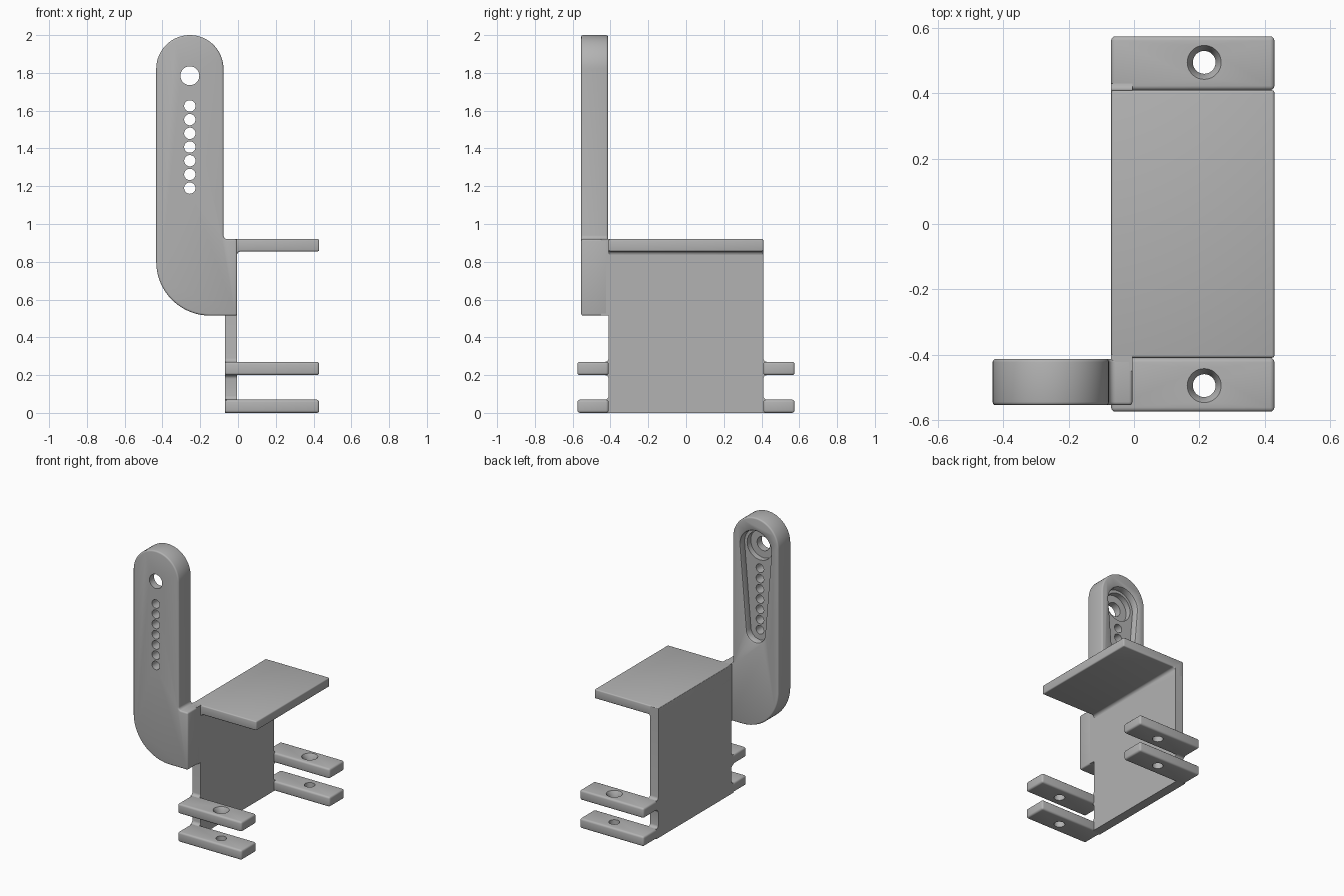
import bpy, bmesh
from math import sin, cos, pi, radians, asin
from mathutils import Vector

cube = bpy.data.objects.get("Cube")
if cube:
    bpy.data.objects.remove(cube, do_unlink=True)

grey = bpy.data.materials.new("matte grey")
grey.use_nodes = True
grey.diffuse_color = (0.45, 0.45, 0.45, 1)
grey.node_tree.nodes["Principled BSDF"].inputs["Base Color"].default_value = (0.45, 0.45, 0.45, 1)


def arc(cx, cz, r, a0, a1, n=12):
    """Points on a circular arc, angles in degrees."""
    steps = [radians(a0 + (a1 - a0) * i / n) for i in range(n + 1)]
    return [(cx + r * cos(a), cz + r * sin(a)) for a in steps]


def loft(name, rings):
    """Closed solid through matching rings of points."""
    bm = bmesh.new()
    loops = [[bm.verts.new(p) for p in ring] for ring in rings]
    n = len(loops[0])
    for a, b in zip(loops, loops[1:]):
        for i in range(n):
            j = (i + 1) % n
            bm.faces.new((a[i], a[j], b[j], b[i]))
    bm.faces.new(loops[0])
    bm.faces.new(loops[-1])
    bmesh.ops.recalc_face_normals(bm, faces=bm.faces)
    mesh = bpy.data.meshes.new(name)
    bm.to_mesh(mesh)
    bm.free()
    ob = bpy.data.objects.new(name, mesh)
    bpy.context.collection.objects.link(ob)
    mesh.materials.append(grey)
    return ob


def prism(name, outline, axis, lo, hi):
    """Extrude a 2D outline along x, y or z."""
    def place(p, d):
        v = list(p)
        v.insert("xyz".index(axis), d)
        return v
    return loft(name, [[place(p, d) for p in outline] for d in (lo, hi)])


def box(name, x, y, z):
    return prism(name, [(x[0], y[0]), (x[1], y[0]), (x[1], y[1]), (x[0], y[1])], "z", *z)


def apply(ob, mod):
    with bpy.context.temp_override(object=ob, active_object=ob, selected_objects=[ob]):
        bpy.ops.object.modifier_apply(modifier=mod.name)


def bevel(ob, width):
    m = ob.modifiers.new("rounded edges", "BEVEL")
    m.width, m.segments, m.limit_method, m.angle_limit = width, 3, "ANGLE", radians(40)
    apply(ob, m)


def cut(ob, cutter):
    m = ob.modifiers.new("cut", "BOOLEAN")
    m.operation, m.solver, m.object = "DIFFERENCE", "EXACT", cutter
    apply(ob, m)
    bpy.data.objects.remove(cutter, do_unlink=True)


# Side wall with filleted stubs where the tabs join
T, W, R = 0.07, 0.41, 0.02
half = [(W, 0)]
for z0, z1 in ((0, 0.07), (0.20, 0.27)):
    if z0:
        half += arc(W + R, z0 - R, R, 180, 90, 5)
    half += [(W + R, z0), (W + R, z1)]
    half += arc(W + R, z1 + R, R, 270, 180, 5)
half = [p for i, p in enumerate(half) if i == 0 or (Vector(p) - Vector(half[i - 1])).length > 1e-5]
half.append((W, 0.915))
wall = prism("side_wall", half + [(-y, z) for y, z in reversed(half)], "x", -T, -0.005)

# Top plate with filleted inner corner
plate = prism("top_plate", [(-T, 0.80), (-0.005, 0.80)] + arc(0.015, 0.835, R, 180, 90, 5)
              + [(0.43, 0.855), (0.43, 0.92), (-T, 0.92)], "y", -W, W)
bevel(plate, 0.008)

# Four screw tabs, the upper pair countersunk
parts = [wall, plate]
for end, s in (("front", -1), ("back", 1)):
    for level, z0 in (("lower", 0), ("upper", 0.20)):
        y = sorted((s * W, s * 0.575))
        tab = box(f"{end}_{level}_tab", (-T, 0.43), y, (z0, z0 + 0.07))
        bevel(tab, 0.013)
        top = 0.052 if level == "upper" else 0.035
        layers = ((z0 - 0.05, 0.035), (z0 + 0.04, 0.035), (z0 + 0.07, top), (z0 + 0.1, top))
        cut(tab, loft("screw_cutter", [[(px, py, z) for px, py in arc(0.215, s * 0.495, r, 0, 350, 35)]
                                       for z, r in layers]))
        parts.append(tab)

# Upright arm: rounded top, curved lower corner, foot reaching the wall
CX, HZ, Y0, Y1 = -0.255, 1.785, -0.555, -0.413
outline = (arc(CX, 1.822, 0.178, 0, 180, 32) + arc(-0.148, 0.80, 0.285, 180, 270, 20)
           + [(-0.005, 0.515), (-0.005, 0.92)] + arc(-0.057, 0.94, R, 270, 180, 5))
arm = prism("upright_arm", outline, "y", Y0, Y1)
bevel(arm, 0.01)


# Tapered recess in the back of the arm with a softened rim
def teardrop(y, grow):
    r1, r2, low = 0.12 + grow, 0.07 + grow, 1.19
    tilt = 180 / pi * asin((r1 - r2) / (HZ - low))
    pts = arc(CX, HZ, r1, -tilt, 180 + tilt, 32) + arc(CX, low, r2, 180 + tilt, 360 - tilt, 20)
    return [(x, y, z) for x, z in pts]


cut(arm, loft("recess_cutter", [teardrop(Y1 - d, g) for d, g in
                                ((0.05, 0), (0.012, 0), (0.004, 0.004), (0, 0.012), (-0.03, 0.012))]))

# Hub bore, pivot hole and the row of small holes
holes = [(HZ, 0.1, Y1 - 0.09), (HZ, 0.05, Y0 - 0.1)]
holes += [(1.19 + i * 0.0725, 0.03, Y0 - 0.1) for i in range(7)]
for z, r, depth in holes:
    cut(arm, prism("hole_cutter", arc(CX, z, r, 0, 350, 35), "y", depth, Y1 + 0.1))

# Joint between arm and wall
joint = box("arm_joint", (-T, -0.005), (-0.45, -0.40), (0.515, 0.92))
parts += [arm, joint]

for ob in parts:
    with bpy.context.temp_override(object=ob, active_object=ob, selected_objects=[ob],
                                   selected_editable_objects=[ob]):
        bpy.ops.object.shade_smooth_by_angle(angle=radians(35))
